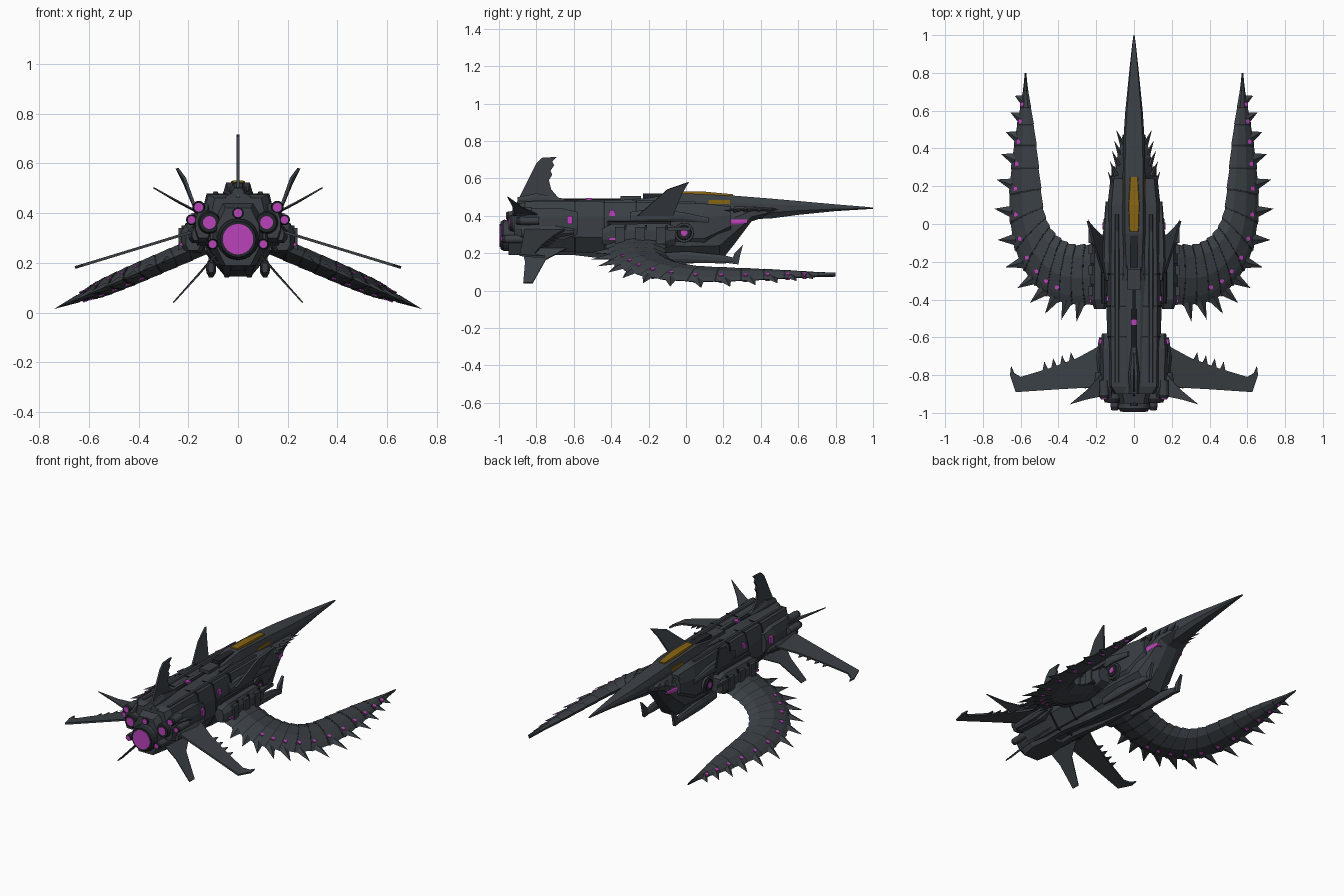
import bpy, bmesh, math
from mathutils import Vector
from mathutils.geometry import normal

cube = bpy.data.objects.get("Cube")
if cube:
    bpy.data.objects.remove(cube)


def material(name, rgb):
    m = bpy.data.materials.new(name)
    m.use_nodes = True
    m.diffuse_color = (*rgb, 1)
    m.node_tree.nodes["Principled BSDF"].inputs["Base Color"].default_value = (*rgb, 1)
    return m


HULL = material("slate hull", (0.043, 0.051, 0.059))
DARK = material("dark recess", (0.016, 0.019, 0.023))
GLOW = material("magenta glow", (0.5, 0.055, 0.5))
AMBER = material("amber glass", (0.24, 0.125, 0.006))


def mesh(name, verts, faces, mat):
    me = bpy.data.meshes.new(name)
    me.from_pydata([tuple(v) for v in verts], [], faces)
    bm = bmesh.new()
    bm.from_mesh(me)
    bmesh.ops.recalc_face_normals(bm, faces=bm.faces)
    bm.to_mesh(me)
    bm.free()
    me.materials.append(mat)
    bpy.context.collection.objects.link(bpy.data.objects.new(name, me))


def rings(name, loops, mat):
    """Skin a list of equal closed loops and cap both ends."""
    n = len(loops[0])
    faces = [list(range(n)), list(range((len(loops) - 1) * n, len(loops) * n))]
    for k in range(len(loops) - 1):
        for i in range(n):
            j = (i + 1) % n
            faces.append([k * n + i, k * n + j, (k + 1) * n + j, (k + 1) * n + i])
    mesh(name, [v for lp in loops for v in lp], faces, mat)


def loft(name, stations, mat=HULL, x=0, flat=0.6, under=0.6):
    """Faceted hull along y; each station is y, half width, top, bottom."""
    half = [(flat, 1), (1, .7), (1, .3), (under, 0)]
    section = half + [(-a, b) for a, b in reversed(half)]
    rings(name, [[(x + a * w, y, lo + b * (hi - lo)) for a, b in section]
                 for y, w, hi, lo in stations], mat)


def plate(name, pts, thick, mat=HULL):
    pts = [Vector(p) for p in pts]
    off = normal(pts[:4]) * thick / 2
    rings(name, [[p + off for p in pts], [p - off for p in pts]], mat)


def box(name, x, y, z, mat=HULL):
    rings(name, [[(x[0], v, z[0]), (x[1], v, z[0]), (x[1], v, z[1]), (x[0], v, z[1])]
                 for v in y], mat)


def rod(name, a, b, r1, r2, mat=HULL, sides=16):
    a, b = Vector(a), Vector(b)
    rot = (b - a).to_track_quat('Z', 'Y').to_matrix()
    ring = [Vector((math.cos(t), math.sin(t), 0))
            for t in [2 * math.pi * i / sides for i in range(sides)]]
    rings(name, [[a + rot @ (v * r1) for v in ring], [b + rot @ (v * r2) for v in ring]], mat)


def engine(name, x, z, y, r, length, glow=0.68):
    rod(name + "_housing", (x, y + length, z), (x, y + .02, z), r * .92, r, HULL, 20)
    rod(name + "_lip", (x, y + .02, z), (x, y, z), r, r * .86, DARK, 20)
    rod(name + "_glow", (x, y + .01, z), (x, y - .003, z), r * glow, r * glow, GLOW, 24)


# Fuselage
loft("rear_hull", [(-.9, .11, .46, .22), (-.86, .14, .475, .215), (-.45, .145, .475, .2),
                   (.1, .14, .465, .2), (.24, .125, .45, .3)], flat=.85)
loft("chin_hull", [(-.5, .1, .44, .2), (-.3, .12, .45, .17), (0, .13, .45, .145), (.18, .12, .45, .15),
                   (.26, .1, .45, .25), (.35, .09, .45, .37), (.47, .06, .45, .41)], under=.4)
loft("nose", [(-.26, .05, .485, .4), (-.05, .06, .522, .38), (.25, .06, .508, .38), (.45, .056, .492, .385),
              (.6, .046, .479, .405), (.8, .026, .461, .425), (.95, .01, .449, .434), (1, .003, .444, .437)],
     flat=.8)
loft("canopy", [(-.04, .024, .53, .5), (.1, .029, .529, .5), (.25, .02, .515, .49)], AMBER, flat=.92)
box("side_windows", (-.0612, .0612), (.12, .235), (.464, .484), AMBER)
loft("chin_light", [(.21, .1165, .38, .352), (.26, .104, .38, .352), (.33, .0955, .38, .36)], GLOW,
     flat=.97, under=.97)

# Dorsal spine and collars
loft("spine_deck", [(-.9, .05, .478, .44), (-.3, .06, .485, .44), (-.05, .05, .51, .44)])
box("cockpit_recess", (-.022, .022), (-.23, -.04), (.45, .52), DARK)
box("spine_block", (-.035, .035), (-.35, -.24), (.45, .505))
rod("spine_tube", (0, -.35, .477), (0, -.75, .477), .014, .016, DARK, 8)
box("spine_light", (-.015, .015), (-.535, -.505), (.47, .496), GLOW)
for y in (-.6, -.44, -.27):
    loft("hull_collar", [(y, .148, .479, .196), (y + .008, .148, .479, .196)], DARK, flat=.85)

# Tail fin with toothed leading edge
plate("tail_fin", [(0, y, z) for y, z in ((-.91, .46), (-.86, .56), (-.8, .68), (-.77, .71), (-.69, .715),
      (-.715, .69), (-.705, .67), (-.725, .64), (-.715, .62), (-.733, .59), (-.72, .54), (-.66, .47))], .012)
loft("tail_fin_base", [(-.9, .025, .5, .45), (-.8, .03, .52, .45), (-.62, .012, .485, .45)])

# Engines on the centre line
engine("main_engine", 0, .295, -.993, .084, .16, .73)
loft("engine_shroud", [(-.95, .085, .42, .19), (-.84, .12, .46, .19), (-.7, .09, .42, .19)])
engine("upper_engine", 0, .4, -.96, .024, .08)

# Wing planform, inner edge and outer edge, from root to tip
INNER = [(.14, -.1), (.2, -.1), (.26, -.105), (.31, -.105), (.35, -.095), (.385, -.075), (.415, -.05), (.445, -.01),
         (.465, .035), (.48, .09), (.49, .19), (.502, .3), (.515, .42), (.53, .53), (.545, .62), (.56, .71), (.573, .8)]
OUTER = [(.14, -.42), (.2, -.43), (.26, -.435), (.33, -.432), (.4, -.418), (.465, -.385), (.525, -.33), (.585, -.25),
         (.632, -.14), (.66, .01), (.663, .16), (.652, .3), (.637, .42), (.62, .53), (.603, .62), (.588, .71),
         (.577, .8)]
UP = Vector((.43, 0, 1)).normalized()


def on_wing(p, s):
    return Vector((s * p[0], p[1], .083 - (p[0] - .58) * .43))


def thickness(a, b):
    return .012 + .09 * (b - a).length


def wing_ring(a, b, s, grow):
    """Lens section between inner point a and outer point b."""
    up = Vector((s * UP.x, 0, UP.z)) * thickness(a, b) * grow
    mid = (a + b) / 2
    a, b = mid + (a - mid) * grow, mid + (b - mid) * grow
    prof = [(0, 0), (.2, .75), (.55, 1), (.85, .5), (1, 0), (.85, -.5), (.55, -1), (.2, -.75)]
    return [a.lerp(b, t) + up * h for t, h in prof]


def teeth(name, a, b, count, size, lean):
    """Row of small triangular plates along an edge."""
    a, b = Vector(a), Vector(b)
    for i in range(count):
        p = a.lerp(b, i / (count - 1))
        d = (b - a).normalized() * size * .35
        plate(name, [p - d, p + d, p + Vector(lean) * size], .006)


for s, side in ((1, "left"), (-1, "right")):
    wing_up = Vector((s * UP.x, 0, UP.z))
    # Overlapping wing segments with edge spikes and lights
    for k in range(len(INNER) - 1):
        a0, b0 = on_wing(INNER[k], s), on_wing(OUTER[k], s)
        a1, b1 = on_wing(INNER[k + 1], s), on_wing(OUTER[k + 1], s)
        rings(side + "_wing_segment", [wing_ring(a0, b0, s, 1.0), wing_ring(a1, b1, s, .94)], HULL)
        rings(side + "_wing_seam", [wing_ring(a1.lerp(a0, .08), b1.lerp(b0, .08), s, .97),
                                    wing_ring(a1, b1, s, .97)], DARK)
        if k < 2 or k == len(INNER) - 2:
            continue
        edge = b1 - b0
        out = edge.cross(wing_up).normalized() * s
        length = .09 if k < 10 else .09 - (k - 9) * .009
        base = b0.lerp(b1, .35) - out * .02
        d = edge.normalized() * min(.034, edge.length * .4)
        up = wing_up * .016
        tip = base + out * (length + .015) + d * .6
        mesh(side + "_wing_spike", [base - d, base + up, base + d, base - up, tip],
             [(0, 1, 2, 3), (0, 1, 4), (1, 2, 4), (2, 3, 4), (3, 0, 4)], HULL)
        if k > 3:
            c = a0.lerp(b0, .76).lerp(a1.lerp(b1, .76), .15)
            h = wing_up * (thickness(a0, b0) * .66 + .003)
            rod(side + "_wing_light", c - h, c + h, .013, .013, GLOW, 6)

    def sx(*v):
        return sorted(s * a for a in v)

    # Shoulder mount, pivot and wing clamps
    loft(side + "_shoulder", [(-.45, .03, .33, .25), (-.4, .05, .355, .24), (-.1, .05, .36, .23),
                              (-.055, .045, .34, .25)], x=s * .18)
    for y in (-.38, -.27, -.16):
        box(side + "_clamp", sx(.15, .24), (y, y + .05), (.25, .34))
        box(side + "_clamp_gap", sx(.15, .228), (y + .05, y + .062), (.24, .35), DARK)
    plate(side + "_mount_hook", [(s * x, y, .33) for x, y in ((.19, -.1), (.24, -.1), (.24, .025), (.215, -.05))], .02)
    rod(side + "_pivot", (s * .1, -.01, .31), (s * .155, -.01, .31), .055, .052)
    rod(side + "_pivot_ring", (s * .155, -.01, .31), (s * .162, -.01, .31), .04, .036, DARK)
    rod(side + "_pivot_light", (s * .155, -.01, .31), (s * .166, -.01, .31), .018, .018, GLOW)
    rod(side + "_feed_pipe", (s * .155, -.42, .355), (s * .16, -.08, .355), .018, .018, DARK, 8)
    box(side + "_hull_light", sx(.1, .146), (-.41, -.38), (.4, .43), GLOW)
    box(side + "_root_light", sx(.16, .236), (-.415, -.365), (.268, .28), GLOW)
    loft(side + "_deck_rail", [(-.85, .012, .48, .44), (-.3, .014, .486, .44), (.05, .01, .476, .44)], x=s * .09)

    # Upper shoulder fin
    plate(side + "_shoulder_fin", [(s * x, y, z) for x, y, z in ((.165, -.26, .4), (.215, -.1, .54),
          (.245, .015, .58), (.215, -.02, .52), (.165, -.07, .4))], .012)
    loft(side + "_fin_base", [(-.3, .012, .42, .36), (-.2, .03, .435, .36), (-.02, .022, .42, .37),
                              (.12, .01, .39, .36)], x=s * .14)

    # Cheek spikes and lower prongs
    for i in range(5):
        y, x = .2 + i * .055, .125 - i * .011
        rod(side + "_cheek_spike", (s * (x - .02), y, .43), (s * (x + .012), y + .075, .435), .014, .001, HULL, 4)
    loft(side + "_lower_pod", [(-.15, .012, .2, .16), (0, .02, .21, .15), (.2, .018, .19, .145),
                               (.26, .012, .175, .15)], x=s * .108)
    plate(side + "_lower_prong", [(s * .11, y, z) for y, z in ((.2, .15), (.28, .14), (.29, .19), (.305, .245),
          (.26, .2), (.25, .175), (.2, .18))], .018)

    # Rear engine blocks
    loft(side + "_engine_block", [(-.92, .03, .41, .3), (-.86, .035, .44, .28), (-.66, .04, .44, .27),
                                  (-.58, .03, .42, .3)], x=s * .14)
    box(side + "_block_light", sx(.13, .186), (-.635, -.608), (.355, .4), GLOW)
    engine(side + "_side_engine", s * .115, .362, -.945, .046, .12, .56)
    engine(side + "_top_thruster", s * .158, .423, -.925, .026, .1)
    engine(side + "_outer_thruster", s * .187, .373, -.905, .022, .12)
    engine(side + "_lower_thruster", s * .102, .275, -.985, .022, .14)

    # Horizontal tail wing
    tail = [(.13, -.6), (.19, -.65), (.3, -.71), (.45, -.765), (.6, -.81), (.635, -.79), (.65, -.755), (.655, -.8),
            (.625, -.89), (.4, -.875), (.13, -.86)]

    def tail_z(x):
        return .335 - (x - .15) * .305
    plate(side + "_tail_wing", [(s * x, y, tail_z(x)) for x, y in tail], .011)
    loft(side + "_tail_root", [(-.88, .02, .34, .29), (-.7, .035, .345, .28), (-.6, .02, .33, .3)], x=s * .165)
    teeth(side + "_tail_tooth", (s * .33, -.722, tail_z(.33)), (s * .47, -.772, tail_z(.47)), 4, .042, (s * .1, 1, 0))

    # Upper and lower diagonal rear fins
    plate(side + "_upper_rear_fin", [(s * x, y, z) for x, y, z in ((.16, -.78, .4), (.25, -.88, .448),
          (.34, -.955, .502), (.255, -.93, .455), (.16, -.91, .405))], .006)
    plate(side + "_lower_rear_fin", [(s * x, y, z) for x, y, z in ((.09, -.62, .235), (.15, -.75, .165),
          (.26, -.82, .04), (.26, -.87, .04), (.155, -.86, .155), (.09, -.88, .23))], .006)
    loft(side + "_keel", [(-.8, .02, .25, .19), (-.6, .03, .25, .19), (-.35, .025, .25, .16),
                          (.0, .015, .25, .14)], x=s * .045)
